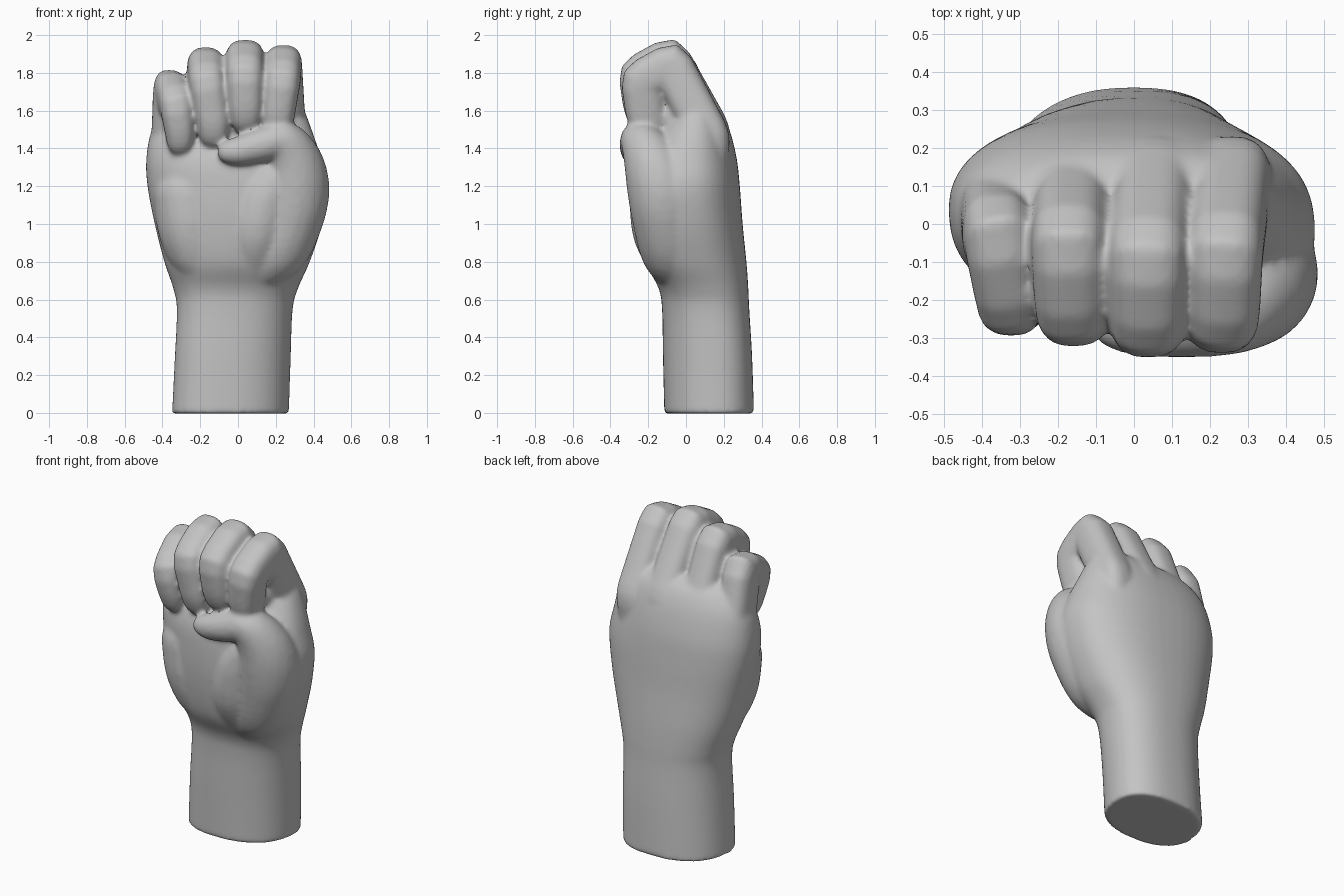
import bpy, bmesh, math
from mathutils import Vector, Matrix

cube = bpy.data.objects.get("Cube")
if cube:
    bpy.data.objects.remove(cube, do_unlink=True)

bm = bmesh.new()
SEGS = 48


def spow(v, e):
    return math.copysign(abs(v) ** e, v)


def smooth_path(points, steps):
    """Flowing curve through points of any dimension."""
    pts = [Vector(p) for p in points]
    out = []
    for i in range(len(pts) - 1):
        a, b, c, d = pts[max(i - 1, 0)], pts[i], pts[i + 1], pts[min(i + 2, len(pts) - 1)]
        for s in range(steps):
            t = s / steps
            out.append(b + (c - a) * (t / 2) + (a * 2 - b * 5 + c * 4 - d) * (t * t / 2)
                       + (b * 3 - a - c * 3 + d) * (t ** 3 / 2))
    return out + [pts[-1]]


def ring(centre, u, v, power):
    """One rounded-oval cross-section spanned by the vectors u and v."""
    verts = []
    for i in range(SEGS):
        a = 2 * math.pi * i / SEGS
        verts.append(bm.verts.new(centre + u * spow(math.cos(a), power) + v * spow(math.sin(a), power)))
    return verts


def loft(rings):
    """Skin the rings and close both ends."""
    faces = [bm.faces.new(rings[0]), bm.faces.new(rings[-1])]
    for a, b in zip(rings, rings[1:]):
        for i in range(SEGS):
            j = (i + 1) % SEGS
            faces.append(bm.faces.new((a[i], a[j], b[j], b[i])))
    bmesh.ops.recalc_face_normals(bm, faces=faces)


def muscle(points):
    """Soft bulge: spheres strung along a curve of (x, y, z, radius)."""
    for x, y, z, r in smooth_path(points, 7):
        bmesh.ops.create_icosphere(bm, subdivisions=3, radius=r, matrix=Matrix.Translation((x, y, z)))


def soften(points, reach=0.04):
    """Round each joint of a path of (x, y, z, width, depth)."""
    pts = [Vector(p) for p in points]
    out = [pts[0]]
    for a, b, c in zip(pts, pts[1:], pts[2:]):
        before = b.lerp(a, min(0.35, reach / (b - a).length))
        after = b.lerp(c, min(0.35, reach / (c - b).length))
        out += [before, (before + b * 2 + after) / 4, after]
    return out + [pts[-1]]


def finger(xs, width, base_y, dy, dz, tip_z):
    """Folded finger: root, base, two knuckles, tapering tip."""
    path = soften([
        (xs[0] * 0.9, base_y, 1.28 + dz, width * 0.85, 0.10),
        (xs[0], base_y, 1.49 + dz, width, 0.116),
        (xs[1], -0.09 + dy, 1.872 + dz, width, 0.112),
        (xs[2], -0.247 + dy, 1.787 + dz, width * 0.97, 0.11),
        (xs[3], -0.225 + dy, tip_z + 0.13, width * 0.9, 0.106),
        (xs[3], -0.21 + dy, tip_z + 0.045, width * 0.74, 0.086),
        (xs[3], -0.20 + dy, tip_z - 0.005, width * 0.35, 0.036)])
    rings = []
    for i, p in enumerate(path):
        centre = p.xyz
        d_in = (centre - path[max(i - 1, 0)].xyz).normalized()
        d_out = (path[min(i + 1, len(path) - 1)].xyz - centre).normalized()
        tangent = (d_in + d_out).normalized()
        side = Vector((1, 0, 0))
        side = (side - tangent * side.dot(tangent)).normalized()
        mitre = 1 / tangent.dot(d_in) if 0 < i < len(path) - 1 else 1
        rings.append(ring(centre, side * p[3], tangent.cross(side) * p[4] * mitre, 0.74))
    loft(rings)


# Forearm, wrist and palm: height, left, right, front, back, slant
sections = [
    (-0.004, -0.345, 0.265, -0.115, 0.36, 0.16), (0.30, -0.33, 0.275, -0.122, 0.35, 0.16),
    (0.55, -0.322, 0.288, -0.127, 0.335, 0.10), (0.66, -0.343, 0.318, -0.145, 0.33, 0.04),
    (0.80, -0.39, 0.38, -0.215, 0.32, -0.04), (1.00, -0.44, 0.445, -0.25, 0.30, -0.08),
    (1.20, -0.478, 0.475, -0.255, 0.285, -0.10), (1.35, -0.485, 0.44, -0.235, 0.268, -0.06),
    (1.50, -0.455, 0.39, -0.16, 0.23, 0.05), (1.60, -0.37, 0.35, -0.08, 0.18, 0.1),
    (1.65, -0.27, 0.30, -0.02, 0.12, 0.1)]
loft([ring(Vector(((l + r) / 2, (f + b) / 2, z)), Vector(((r - l) / 2, 0, 0)),
           Vector((k * (b - f) / 2, (b - f) / 2, 0)), 0.85)
      for z, l, r, f, b, k in smooth_path(sections, 5)])

# Thumb with its outer muscle
muscle([(0.12, -0.06, 0.76, 0.11), (0.21, -0.08, 0.87, 0.165), (0.28, -0.11, 1.05, 0.18),
        (0.305, -0.135, 1.20, 0.18), (0.295, -0.185, 1.34, 0.145), (0.235, -0.242, 1.44, 0.105),
        (0.12, -0.262, 1.415, 0.09), (0.01, -0.268, 1.388, 0.078), (-0.05, -0.268, 1.38, 0.06)])
# Inner thumb pad
muscle([(0.08, -0.07, 0.78, 0.12), (0.10, -0.12, 0.95, 0.16), (0.14, -0.135, 1.11, 0.165),
        (0.20, -0.15, 1.22, 0.145)])
# Heel pad on the little finger side
muscle([(-0.17, -0.03, 0.77, 0.12), (-0.22, -0.04, 0.87, 0.16), (-0.25, -0.05, 1.0, 0.18),
        (-0.27, -0.05, 1.15, 0.18)])
# Web between thumb and index finger
muscle([(0.30, 0.01, 1.25, 0.15), (0.28, 0.02, 1.40, 0.12), (0.26, 0.05, 1.55, 0.095)])
# Flesh inside the folded fingers
muscle([(-0.30, -0.06, 1.47, 0.10), (-0.06, -0.10, 1.52, 0.10), (0.19, -0.07, 1.57, 0.10)])

# Index, middle, ring and little finger
finger((0.262, 0.24, 0.235, 0.212), 0.099, 0.118, 0.012, -0.028, 1.45)
finger((0.055, 0.036, 0.036, 0.04), 0.103, 0.12, 0.0, 0.0, 1.485)
finger((-0.16, -0.172, -0.165, -0.13), 0.099, 0.10, 0.03, -0.04, 1.405)
finger((-0.372, -0.36, -0.328, -0.307), 0.09, 0.055, 0.055, -0.16, 1.365)

mesh = bpy.data.meshes.new("raised_fist")
bm.to_mesh(mesh)
bm.free()
fist = bpy.data.objects.new("raised_fist", mesh)
bpy.context.collection.objects.link(fist)

# Fuse the parts into one skin and relax it
remesh = fist.modifiers.new("fuse", 'REMESH')
remesh.mode = 'VOXEL'
remesh.voxel_size = 0.012
relax = fist.modifiers.new("relax", 'SMOOTH')
relax.factor = 0.5
relax.iterations = 14

bpy.ops.object.select_all(action='DESELECT')
fist.select_set(True)
bpy.context.view_layer.objects.active = fist
bpy.ops.object.convert(target='MESH')
bpy.ops.object.shade_smooth_by_angle(angle=math.radians(45))

grey = bpy.data.materials.new("plain_grey")
grey.use_nodes = True
colour = (0.55, 0.55, 0.55, 1)
grey.diffuse_color = colour
grey.node_tree.nodes["Principled BSDF"].inputs["Base Color"].default_value = colour
fist.data.materials.clear()
fist.data.materials.append(grey)
